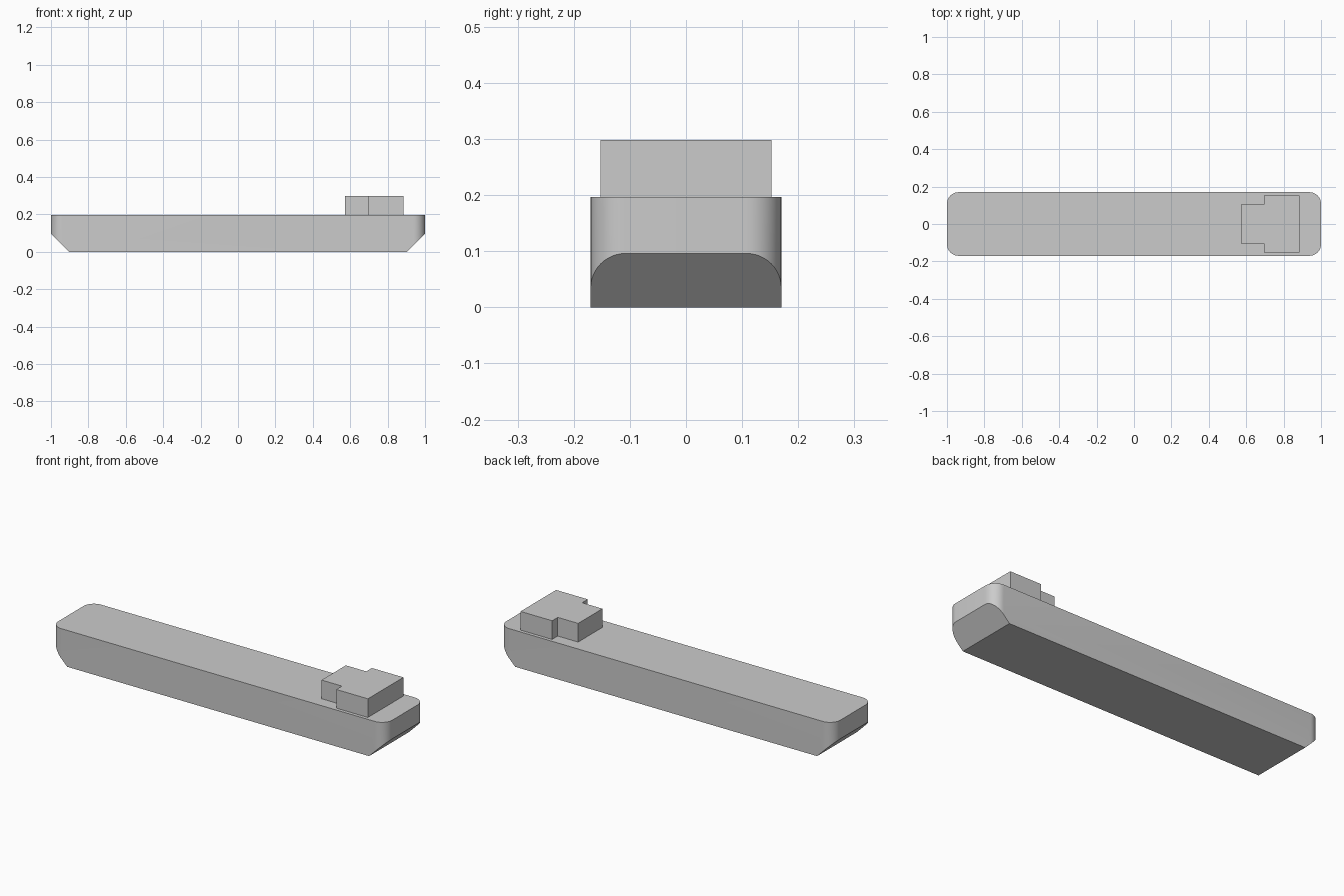
import bpy, bmesh, math
from mathutils import Vector

cube = bpy.data.objects.get("Cube")
if cube:
    bpy.data.objects.remove(cube, do_unlink=True)

grey = bpy.data.materials.new("plain grey")
grey.use_nodes = True
colour = (0.6, 0.6, 0.6, 1)
grey.diffuse_color = colour
grey.node_tree.nodes["Principled BSDF"].inputs["Base Color"].default_value = colour

HULL_TOP, CABIN_TOP = 0.197, 0.298


def prism(outline, z0, z1):
    """Extrude a flat outline from z0 up to z1."""
    bm = bmesh.new()
    face = bm.faces.new([bm.verts.new((x, y, z0)) for x, y in outline])
    ext = bmesh.ops.extrude_face_region(bm, geom=[face])
    verts = [v for v in ext["geom"] if isinstance(v, bmesh.types.BMVert)]
    bmesh.ops.translate(bm, vec=(0, 0, z1 - z0), verts=verts)
    bmesh.ops.recalc_face_normals(bm, faces=bm.faces)
    return bm


def finish(bm, name):
    bmesh.ops.recalc_face_normals(bm, faces=bm.faces)
    mesh = bpy.data.meshes.new(name)
    bm.to_mesh(mesh)
    bm.free()
    mesh.materials.append(grey)
    obj = bpy.data.objects.new(name, mesh)
    bpy.context.collection.objects.link(obj)
    return obj


# Hull: rounded rectangle with sloped undersides at both ends
half_w, radius, steps = 0.17, 0.062, 12
outline = []
for i, (sx, sy) in enumerate([(1, 1), (-1, 1), (-1, -1), (1, -1)]):
    for k in range(steps + 1):
        a = (i + k / steps) * math.pi / 2
        outline.append((sx * (1 - radius) + radius * math.cos(a),
                        sy * (half_w - radius) + radius * math.sin(a)))
bm = prism(outline, 0, HULL_TOP)
for side in (1, -1):
    cut = bmesh.ops.bisect_plane(
        bm, geom=bm.verts[:] + bm.edges[:] + bm.faces[:],
        plane_co=Vector((side * 0.904, 0, 0)),
        plane_no=Vector((side, 0, -1)).normalized(), clear_outer=True)
    rim = [e for e in cut["geom_cut"] if isinstance(e, bmesh.types.BMEdge)]
    bmesh.ops.contextual_create(bm, geom=rim)
hull = finish(bm, "hull")
bpy.ops.object.select_all(action="DESELECT")
hull.select_set(True)
bpy.context.view_layer.objects.active = hull
bpy.ops.object.shade_smooth_by_angle(angle=math.radians(30))

# Cabin: wide block with a narrower front step
side = [(0.573, 0.104), (0.695, 0.104), (0.695, 0.152), (0.884, 0.152)]
outline = side + [(x, -y) for x, y in reversed(side)]
finish(prism(outline, HULL_TOP, CABIN_TOP), "cabin")
